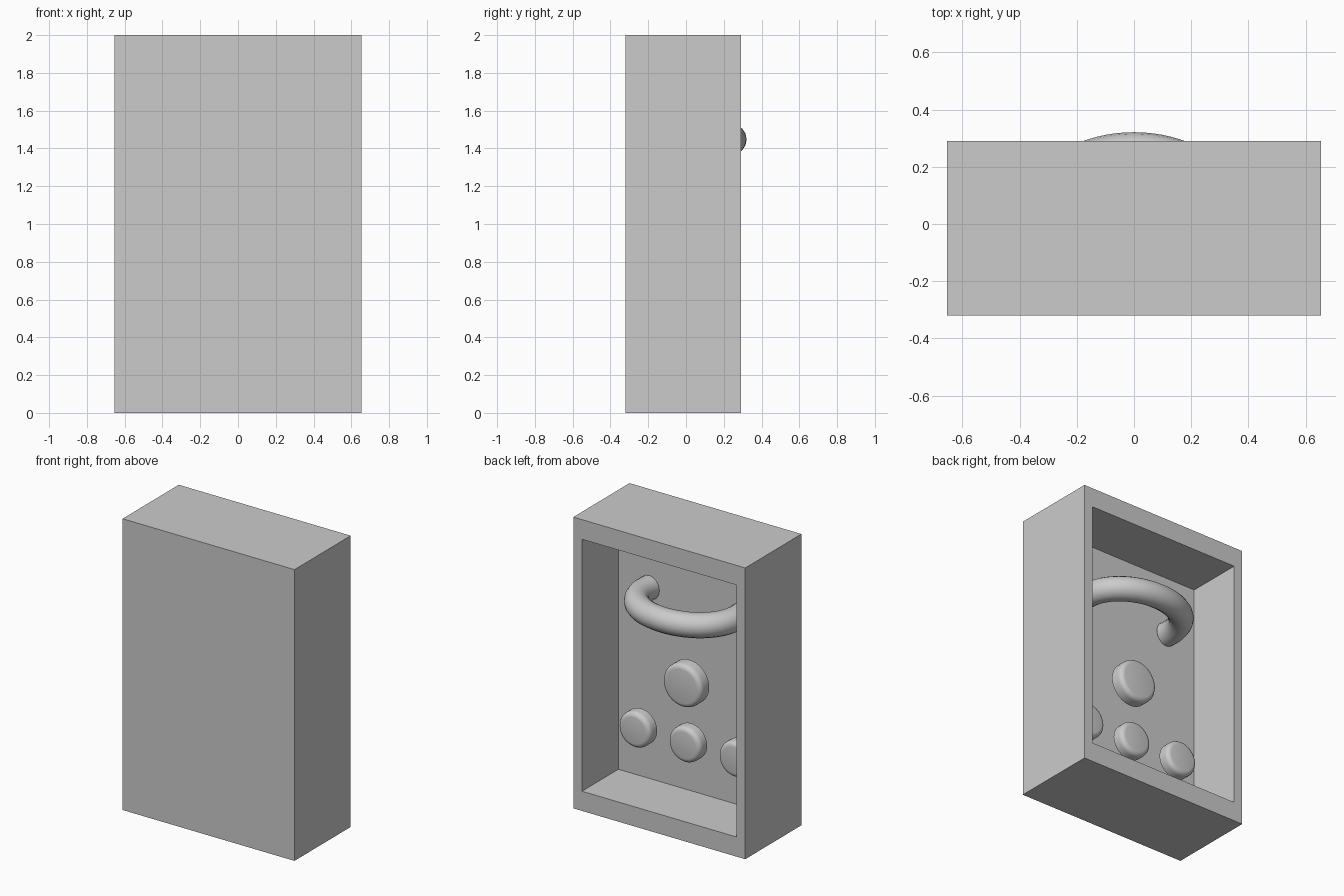
import bpy, bmesh, math
from mathutils import Matrix

if "Cube" in bpy.data.objects:
    bpy.data.objects.remove(bpy.data.objects["Cube"])

FLOOR_Y = -0.105   # bottom of the recess
BACK_Y = 0.29      # open rear rim


def add_object(name, bm, smooth=False):
    mesh = bpy.data.meshes.new(name)
    bmesh.ops.recalc_face_normals(bm, faces=bm.faces)
    bm.to_mesh(mesh)
    bm.free()
    obj = bpy.data.objects.new(name, mesh)
    bpy.context.collection.objects.link(obj)
    if smooth:
        bpy.ops.object.select_all(action='DESELECT')
        obj.select_set(True)
        bpy.context.view_layer.objects.active = obj
        bpy.ops.object.shade_smooth_by_angle(angle=math.radians(40))
    return obj


# Housing: a block whose rear face is inset and pushed in to form a tray
def housing():
    bm = bmesh.new()
    bmesh.ops.create_cube(bm, size=1)
    for v in bm.verts:
        v.co = (v.co.x * 1.306, -0.32 if v.co.y < 0 else BACK_Y, 1 + v.co.z * 2)
    rear = max(bm.faces, key=lambda f: f.calc_center_median().y)
    bmesh.ops.inset_individual(bm, faces=[rear], thickness=0.05)
    for v in rear.verts:
        v.co.x = math.copysign(0.587, v.co.x)
        v.co.z = 1 + math.copysign(0.865, v.co.z - 1)
    recess = bmesh.ops.extrude_discrete_faces(bm, faces=[rear])["faces"][0]
    for v in recess.verts:
        v.co.y = FLOOR_Y
    add_object("housing", bm)


# Round button with a softened outer edge
def button(name, x, y, z, radius, depth):
    bm = bmesh.new()
    bmesh.ops.create_cone(bm, cap_ends=True, segments=40, radius1=radius,
                          radius2=radius, depth=depth)
    rim = [e for e in bm.edges if all(v.co.z > 0 for v in e.verts)]
    bmesh.ops.bevel(bm, geom=rim, offset=0.032, segments=4, profile=0.5,
                    affect='EDGES')
    bm.transform(Matrix.Translation((x, y, z)) @ Matrix.Rotation(-math.pi / 2, 4, 'X'))
    add_object(name, bm, smooth=True)


# Curved grab handle: a round tube swept along one wide arch
def handle():
    curve = bpy.data.curves.new("handle", 'CURVE')
    curve.dimensions = '3D'
    curve.bevel_depth = 0.081
    curve.bevel_resolution = 6
    curve.resolution_u = 40
    curve.use_fill_caps = True
    spline = curve.splines.new('BEZIER')
    spline.bezier_points.add(1)
    z = 1.448
    for point, side in zip(spline.bezier_points, (-1, 1)):
        inner = (side * 0.40, FLOOR_Y + 0.46, z)
        outer = (side * 0.34, FLOOR_Y - 0.1, z)
        point.co = (side * 0.35, FLOOR_Y, z)
        point.handle_left_type = point.handle_right_type = 'FREE'
        point.handle_right = inner if side < 0 else outer
        point.handle_left = outer if side < 0 else inner
    obj = bpy.data.objects.new("handle", curve)
    bpy.context.collection.objects.link(obj)
    bpy.ops.object.select_all(action='DESELECT')
    obj.select_set(True)
    bpy.context.view_layer.objects.active = obj
    bpy.ops.object.convert(target='MESH')
    bpy.ops.object.shade_smooth_by_angle(angle=math.radians(40))


housing()
handle()
button("large_button", 0, 0.005, 0.92, 0.148, 0.09)
for label, x in (("left", -0.38), ("middle", 0), ("right", 0.38)):
    button("small_button_" + label, x, -0.015, 0.505, 0.122, 0.08)
